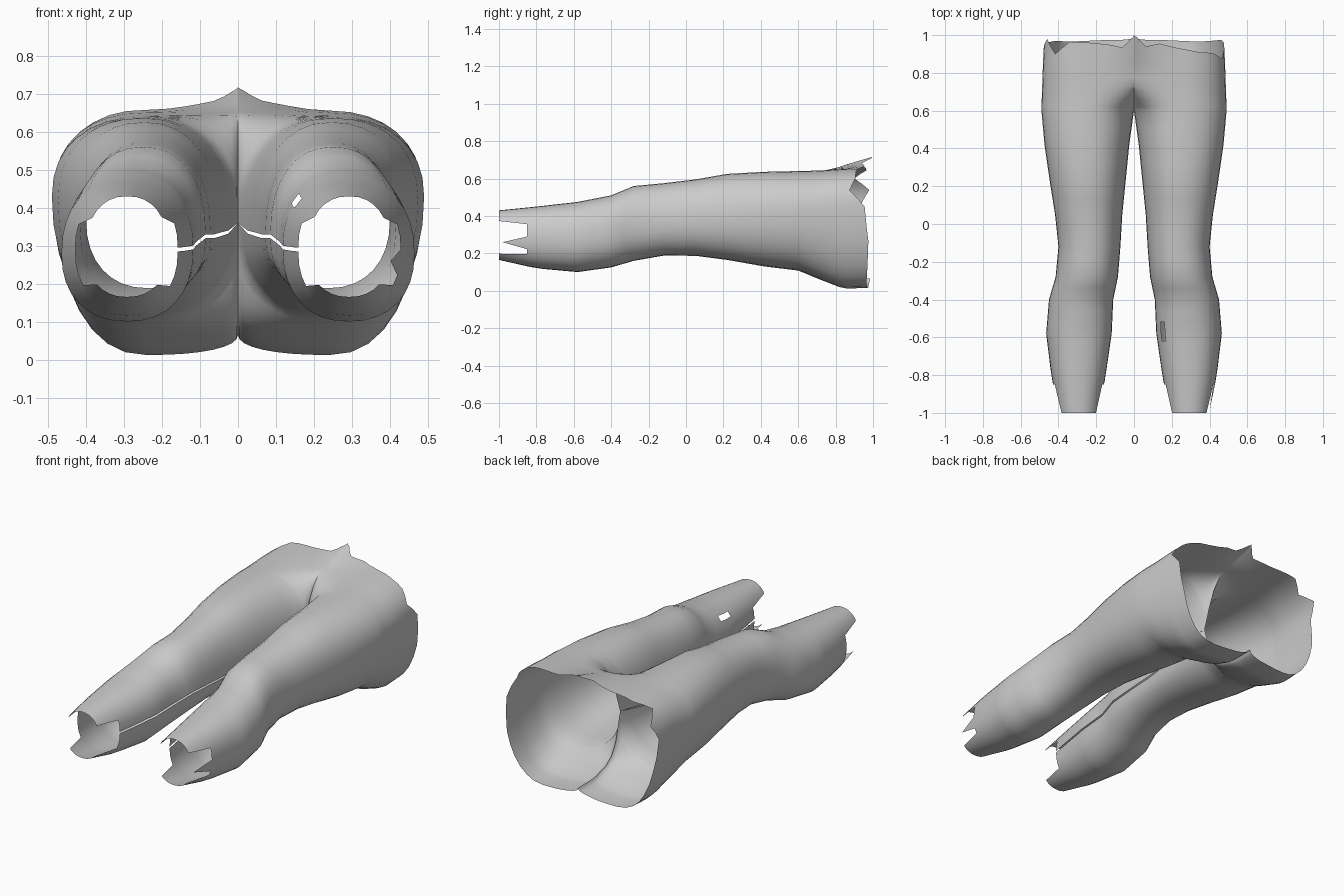
import bpy, bmesh, math

if "Cube" in bpy.data.objects:
    bpy.data.objects.remove(bpy.data.objects["Cube"])

# Sections along the leg: y, inner x, outer x, bottom z, top z, outer mid z, upper seam z, lower seam z
SECTIONS = [
    (-1.00, .185, .400, .165, .430, .29, .295, .285),
    (-0.80, .150, .438, .120, .450, .29, .295, .285),
    (-0.58, .118, .465, .100, .475, .28, .300, .290),
    (-0.40, .110, .450, .125, .510, .30, .310, .300),
    (-0.28, .085, .415, .160, .560, .34, .330, .320),
    (-0.12, .072, .400, .188, .575, .37, .330, .320),
    (0.05, .062, .418, .187, .595, .39, .330, .320),
    (0.22, .045, .445, .165, .625, .40, .335, .325),
    (0.42, .025, .474, .130, .636, .42, .340, .332),
    (0.60, .000, .490, .108, .640, .43, .360, .360),
    (0.64, .000, .489, .092, .641, .43, .480, .200),
    (0.68, .000, .488, .075, .642, .43, .575, .130),
    (0.73, .000, .486, .055, .644, .44, .640, .095),
    (0.82, .000, .483, .020, .650, .45, .662, .070),
    (0.90, .000, .480, .004, .654, .45, .690, .062),
    (1.00, .000, .474, .020, .660, .45, .717, .065),
]
ROWS = [-.83, -.76, -.69, -.62, -.58, -.52, -.46, -.40, -.34, -.28, -.20, -.12, -.04, .05,
        .13, .22, .32, .42, .51, .60, .62, .64, .66, .68, .705, .73, .775, .82, .86]
N = 32                                    # points around one leg, from inseam to inseam

# Torn waist edge, every second point from front centre round to back centre
WAIST = {
    1: [1.0, .99, .94, .955, .93, .91, .905, .875, .955, .975, .97, .965, .97, .975, .975, .98, .985],
    -1: [1.0, .98, .935, .95, .96, .965, .90, .98, .93, .96, .97, .965, .97, .975, .975, .98, .985],
}


def section(y):
    """Linear blend of the section table."""
    for a, b in zip(SECTIONS, SECTIONS[1:]):
        if y <= b[0]:
            t = (y - a[0]) / (b[0] - a[0])
            return [p + (q - p) * t for p, q in zip(a, b)][1:]
    return SECTIONS[-1][1:]


def point(y, k, side):
    """Point k of the section at y, built from four rounded quadrants."""
    inner, outer, bottom, top, mid, seam_top, seam_bot = section(y)
    cx, hw = (inner + outer) / 2, (outer - inner) / 2
    a = 2 * math.pi * k / N
    c, s = math.cos(a), math.sin(a)
    power = 2 / 2.25
    x = cx - hw * math.copysign(abs(c) ** power, c)
    if abs(c) < 1e-6:
        x = cx
    f = abs(s) ** power
    if k == 0 or k == N:
        x, f = inner, 0
    upper = k <= N // 2
    base = (seam_top if k < N // 4 else mid) if upper else (seam_bot if k > 3 * N // 4 else mid)
    end = top if upper else bottom
    if upper and base > end:              # raised front of the waist
        f = 1 - abs(c) ** 1.6
    return (side * x, y, base + (end - base) * f)


def hem_y(k, side):
    """Torn ankle edge with notches at both sides."""
    z = point(-1.0, k, side)[2]
    if side > 0 and k == 17:
        return -.98
    return -.85 if .205 < z < .355 else -1.0


def waist_y(k, side):
    w = WAIST[side]
    i = k // 2
    return w[i] if k % 2 == 0 else (w[i] + w[i + 1]) / 2


bm = bmesh.new()
for side in (1, -1):
    # Rings from ankle hem to waist
    grid = [[bm.verts.new(point(hem_y(k, side), k, side)) for k in range(N + 1)]]
    for y in ROWS:
        grid.append([bm.verts.new(point(y, k, side)) for k in range(N + 1)])
    grid.append([bm.verts.new(point(waist_y(k, side), k, side)) for k in range(N + 1)])
    # Skin between rings
    for r in range(len(grid) - 1):
        for k in range(N):
            if side == 1 and k == 3 and r in (4, 5):   # small tear in one calf
                continue
            q = [grid[r][k], grid[r][k + 1], grid[r + 1][k + 1], grid[r + 1][k]]
            bm.faces.new(q if side == -1 else q[::-1])

# Join both legs along the centre seam
centre = [v for v in bm.verts if abs(v.co.x) < 1e-5]
bmesh.ops.remove_doubles(bm, verts=centre, dist=0.0005)
bmesh.ops.recalc_face_normals(bm, faces=bm.faces)
if sum(f.normal.x * f.calc_center_median().x for f in bm.faces
       if abs(f.calc_center_median().x) > .4) < 0:
    bmesh.ops.reverse_faces(bm, faces=bm.faces)

mesh = bpy.data.meshes.new("trouser_legs")
bm.to_mesh(mesh)
bm.free()
trousers = bpy.data.objects.new("trouser_legs", mesh)
bpy.context.collection.objects.link(trousers)

cloth = bpy.data.materials.new("light_grey_cloth")
cloth.diffuse_color = (.6, .6, .6, 1)
cloth.use_nodes = True
cloth.node_tree.nodes["Principled BSDF"].inputs["Base Color"].default_value = cloth.diffuse_color
mesh.materials.append(cloth)

bpy.context.view_layer.objects.active = trousers
trousers.select_set(True)
bpy.ops.object.shade_smooth_by_angle(angle=math.radians(50))
